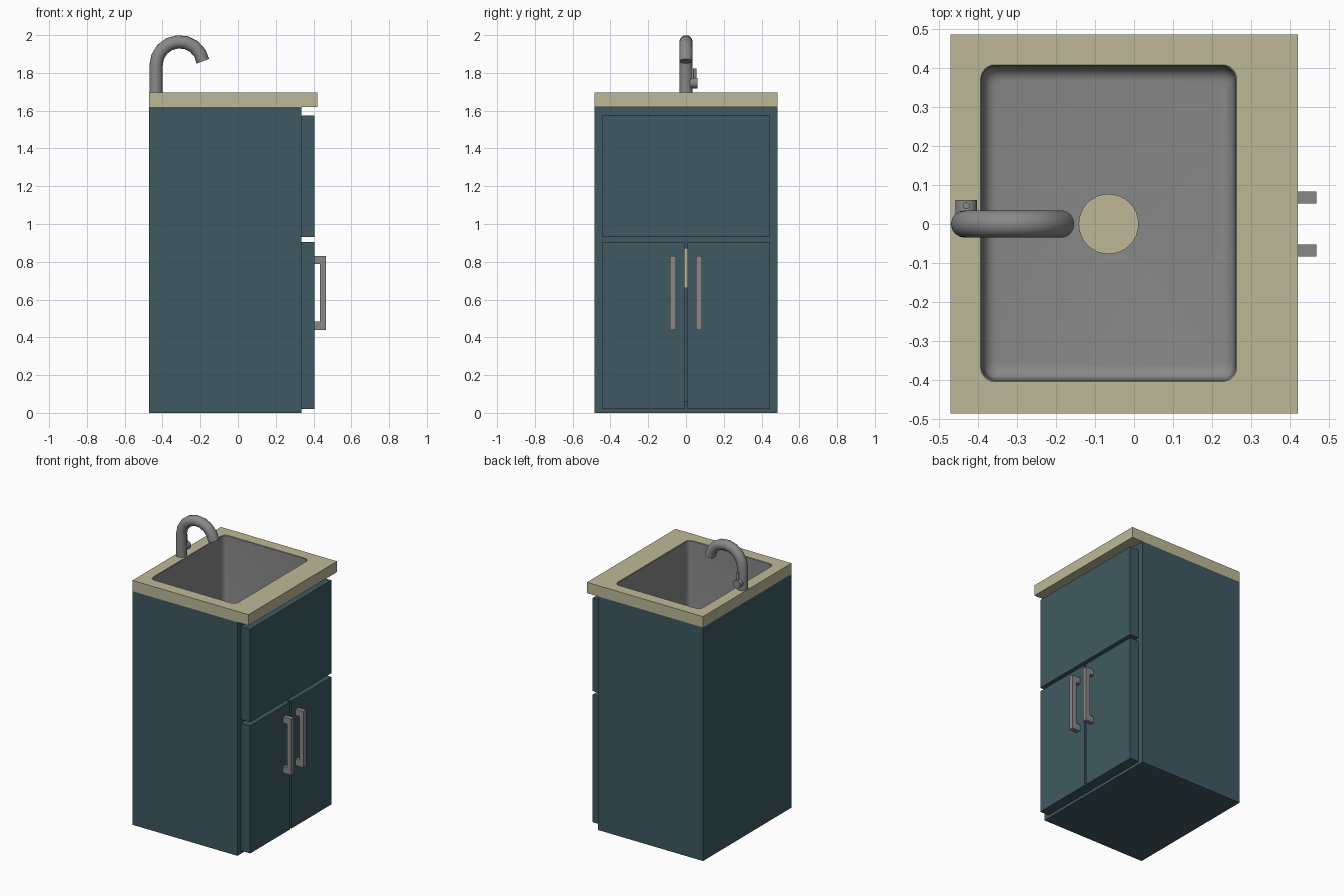
import bpy, bmesh, math
from mathutils import Matrix

if "Cube" in bpy.data.objects:
    bpy.data.objects.remove(bpy.data.objects["Cube"])


def material(name, rgb):
    m = bpy.data.materials.new(name)
    m.diffuse_color = (*rgb, 1)
    m.use_nodes = True
    m.node_tree.nodes["Principled BSDF"].inputs["Base Color"].default_value = m.diffuse_color
    return m


TEAL = material("teal paint", (0.05, 0.102, 0.12))
CREAM = material("cream stone", (0.51, 0.485, 0.315))
STEEL = material("grey steel", (0.25, 0.25, 0.25))


def finish(name, bm, mat):
    bmesh.ops.recalc_face_normals(bm, faces=bm.faces)
    me = bpy.data.meshes.new(name)
    bm.to_mesh(me)
    bm.free()
    ob = bpy.data.objects.new(name, me)
    bpy.context.collection.objects.link(ob)
    if mat:
        me.materials.append(mat)
    return ob


def add_box(bm, x, y, z):
    m = Matrix.Translation([(a + b) / 2 for a, b in (x, y, z)])
    m = m @ Matrix.Diagonal([b - a for a, b in (x, y, z)] + [1])
    bmesh.ops.create_cube(bm, size=1, matrix=m)


def box(name, mat, *boxes):
    bm = bmesh.new()
    for b in boxes:
        add_box(bm, *b)
    return finish(name, bm, mat)


def cylinder(name, mat, r, depth, loc, rot=None, sides=32):
    bm = bmesh.new()
    m = Matrix.Translation(loc) @ (rot or Matrix())
    bmesh.ops.create_cone(bm, cap_ends=True, segments=sides, radius1=r,
                          radius2=r, depth=depth, matrix=m)
    return smooth(finish(name, bm, mat))


def activate(ob):
    bpy.ops.object.select_all(action='DESELECT')
    ob.select_set(True)
    bpy.context.view_layer.objects.active = ob


def smooth(ob):
    activate(ob)
    bpy.ops.object.shade_smooth_by_angle(angle=math.radians(40))
    return ob


def cut(ob, cutter):
    mod = ob.modifiers.new("cut", 'BOOLEAN')
    mod.operation = 'DIFFERENCE'
    mod.solver = 'EXACT'
    mod.object = cutter
    activate(ob)
    bpy.ops.object.modifier_apply(modifier=mod.name)
    bpy.data.objects.remove(cutter)


def rounded_loop(bm, inset, z, steps=6):
    # rounded rectangle of the basin outline, shrunk by inset
    cx, cy, hx, hy = -0.065, 0.002, 0.325 - inset, 0.403 - inset
    r = max(0.035 - inset * 0.5, 0.01)
    verts = []
    for k, (sx, sy) in enumerate(((1, 1), (-1, 1), (-1, -1), (1, -1))):
        for i in range(steps + 1):
            a = math.pi / 2 * (k + i / steps)
            verts.append(bm.verts.new((cx + sx * (hx - r) + r * math.cos(a),
                                       cy + sy * (hy - r) + r * math.sin(a), z)))
    return verts


def loft(name, mat, rings, cap_top):
    bm = bmesh.new()
    loops = [rounded_loop(bm, *ring) for ring in rings]
    for a, b in zip(loops, loops[1:]):
        for i in range(len(a)):
            j = (i + 1) % len(a)
            bm.faces.new((a[i], a[j], b[j], b[i]))
    bm.faces.new(loops[-1])
    if cap_top:
        bm.faces.new(loops[0])
    return finish(name, bm, mat)


# hollow cabinet with an opening behind the doors
body = box("cabinet_body", TEAL, ((-0.47, 0.335), (-0.485, 0.485), (0, 1.62)))
cut(body, box("cavity", None, ((-0.44, 0.3), (-0.455, 0.455), (0.04, 1.7))))
cut(body, box("opening", None, ((0.2, 0.5), (-0.42, 0.42), (0.06, 0.87))))

# front panel and doors
box("upper_panel", TEAL, ((0.335, 0.405), (-0.445, 0.445), (0.93, 1.575)))
for side, name in ((-1, "left"), (1, "right")):
    ys = sorted((side * 0.007, side * 0.445))
    box(name + "_door", TEAL, ((0.335, 0.405), ys, (0.02, 0.905)))
    y = (side * 0.068 - 0.0155, side * 0.068 + 0.0155)
    box(name + "_handle", STEEL,
        ((0.434, 0.467), y, (0.44, 0.83)),
        ((0.40, 0.436), y, (0.44, 0.485)),
        ((0.40, 0.436), y, (0.787, 0.83)))

# countertop with the basin cut-out
top = box("countertop", CREAM, ((-0.47, 0.42), (-0.485, 0.485), (1.62, 1.695)))
cut(top, loft("basin_hole", None, [(-0.003, 1.8), (-0.003, 1.5)], True))

# basin with a filleted floor
FLOOR, FILLET = 0.89, 0.035
rings = [(-0.003, 1.695), (0, 1.692), (0.004, FLOOR + FILLET)]
for i in range(1, 6):
    a = math.pi / 2 * i / 5
    rings.append((0.004 + FILLET * (1 - math.cos(a)),
                  FLOOR + FILLET * (1 - math.sin(a))))
basin = loft("basin", STEEL, rings, False)
basin.data.flip_normals() if basin.data.polygons[-1].normal.z < 0 else None
smooth(basin)

# drain pipe, its top showing in the basin floor
cylinder("drain_pipe", CREAM, 0.077, 0.235, (-0.065, 0, 0.7775))

# faucet: upright and curved spout
path = [(-0.434, 1.69)]
for i in range(9):
    a = math.radians(180 - 170 * i / 8)
    path.append((-0.309 + 0.125 * math.cos(a), 1.84 + 0.125 * math.sin(a)))
cu = bpy.data.curves.new("faucet", 'CURVE')
cu.dimensions = '3D'
cu.bevel_depth = 0.035
cu.bevel_resolution = 6
cu.use_fill_caps = True
sp = cu.splines.new('POLY')
sp.points.add(len(path) - 1)
for p, (x, z) in zip(sp.points, path):
    p.co = (x, 0, z, 1)
faucet = bpy.data.objects.new("faucet", cu)
bpy.context.collection.objects.link(faucet)
cu.materials.append(STEEL)
activate(faucet)
bpy.ops.object.convert(target='MESH')
smooth(bpy.context.object)

# faucet knob and lever
cylinder("faucet_knob", STEEL, 0.028, 0.042, (-0.43, 0.041, 1.746),
         Matrix.Rotation(math.pi / 2, 4, 'X'), 20)
cylinder("faucet_lever", STEEL, 0.009, 0.08, (-0.43, 0.047, 1.782), None, 12)
